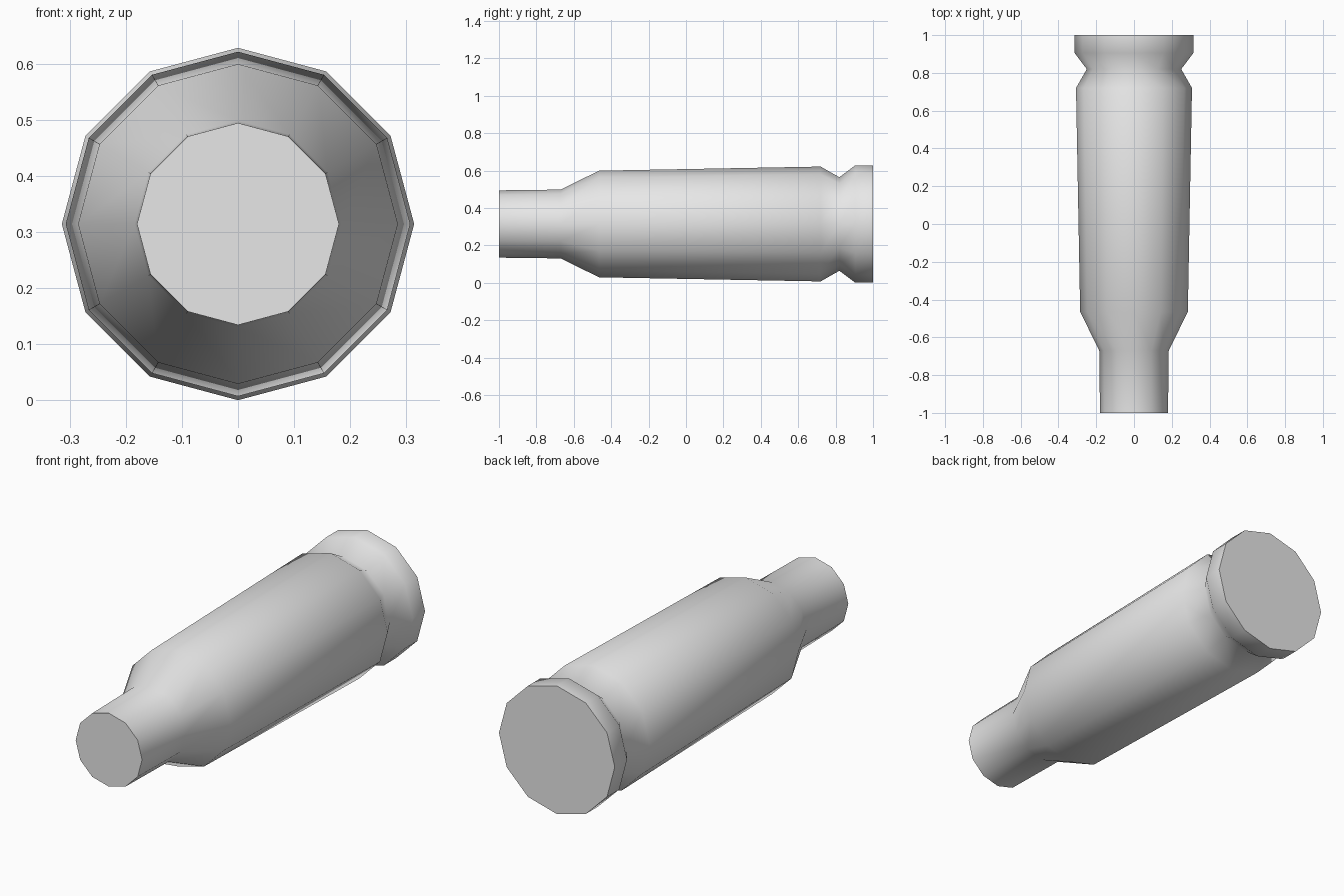
import bpy
import bmesh
from math import cos, sin, tau, radians

cube = bpy.data.objects.get("Cube")
if cube:
    bpy.data.objects.remove(cube, do_unlink=True)

SIDES = 12
AXIS_Z = 0.314

# Plain grey finish
grey = bpy.data.materials.new("plain_grey")
grey.use_nodes = True
colour = (0.8, 0.8, 0.8, 1)
grey.diffuse_color = colour
grey.node_tree.nodes["Principled BSDF"].inputs["Base Color"].default_value = colour

# Profile along y: neck, shoulder, tapered body, extractor groove, rim
profile = [
    (-1.0, 0.18), (-0.67, 0.184), (-0.465, 0.285),
    (0.72, 0.307), (0.82, 0.25), (0.905, 0.314), (1.0, 0.314),
]


def lathe(name, points, material):
    """Turn a (y, radius) profile around the y axis, with flat end caps."""
    bm = bmesh.new()
    rings = [
        [bm.verts.new((r * cos(tau * i / SIDES), y, r * sin(tau * i / SIDES)))
         for i in range(SIDES)]
        for y, r in points
    ]
    for a, b in zip(rings, rings[1:]):
        for i in range(SIDES):
            j = (i + 1) % SIDES
            bm.faces.new((a[i], a[j], b[j], b[i]))
    bm.faces.new(rings[0])
    bm.faces.new(rings[-1])
    bmesh.ops.recalc_face_normals(bm, faces=bm.faces)
    mesh = bpy.data.meshes.new(name)
    bm.to_mesh(mesh)
    bm.free()
    mesh.materials.append(material)
    obj = bpy.data.objects.new(name, mesh)
    bpy.context.collection.objects.link(obj)
    return obj


# Cartridge casing, smooth around the sides and sharp at the end caps
casing = lathe("casing", profile, grey)
casing.location.z = AXIS_Z
bpy.ops.object.select_all(action="DESELECT")
casing.select_set(True)
bpy.context.view_layer.objects.active = casing
bpy.ops.object.shade_smooth_by_angle(angle=radians(75))
